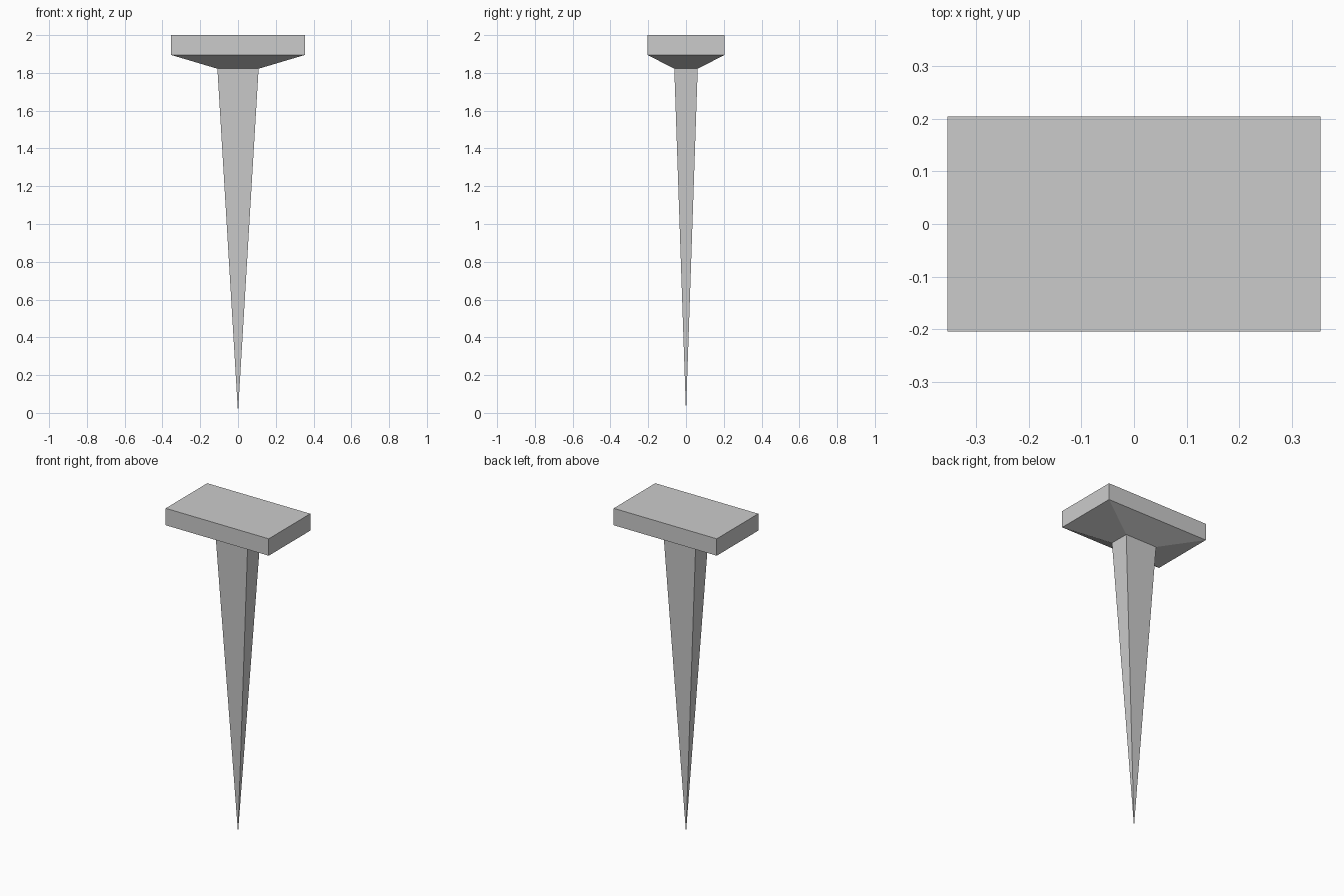
import bpy
import bmesh

cube = bpy.data.objects.get("Cube")
if cube:
    bpy.data.objects.remove(cube, do_unlink=True)

grey = bpy.data.materials.new("plain_grey")
grey.use_nodes = True
colour = (0.6, 0.6, 0.6, 1)
grey.diffuse_color = colour
grey.node_tree.nodes["Principled BSDF"].inputs["Base Color"].default_value = colour


def loft(name, sections, cap_top=False):
    """Join rectangles (half width, half depth, height), bottom to top.
    A section of zero width becomes a single point."""
    bm = bmesh.new()
    rings = []
    for w, d, z in sections:
        corners = [(-w, -d), (w, -d), (w, d), (-w, d)] if w else [(0, 0)]
        rings.append([bm.verts.new((x, y, z)) for x, y in corners])
    for low, high in zip(rings, rings[1:]):
        for i in range(4):
            j = (i + 1) % 4
            base = [low[0]] if len(low) == 1 else [low[i], low[j]]
            bm.faces.new(base + [high[j], high[i]])
    if cap_top:
        bm.faces.new(rings[-1])
    mesh = bpy.data.meshes.new(name)
    bm.to_mesh(mesh)
    bm.free()
    mesh.materials.append(grey)
    obj = bpy.data.objects.new(name, mesh)
    bpy.context.collection.objects.link(obj)
    return obj


# Long four-sided spike, and the flared slab that grows out of its top
neck = (0.109, 0.062, 1.822)
loft("spike", [(0, 0, 0), neck])
loft("head", [neck, (0.354, 0.204, 1.895), (0.354, 0.204, 2.0)], cap_top=True)
